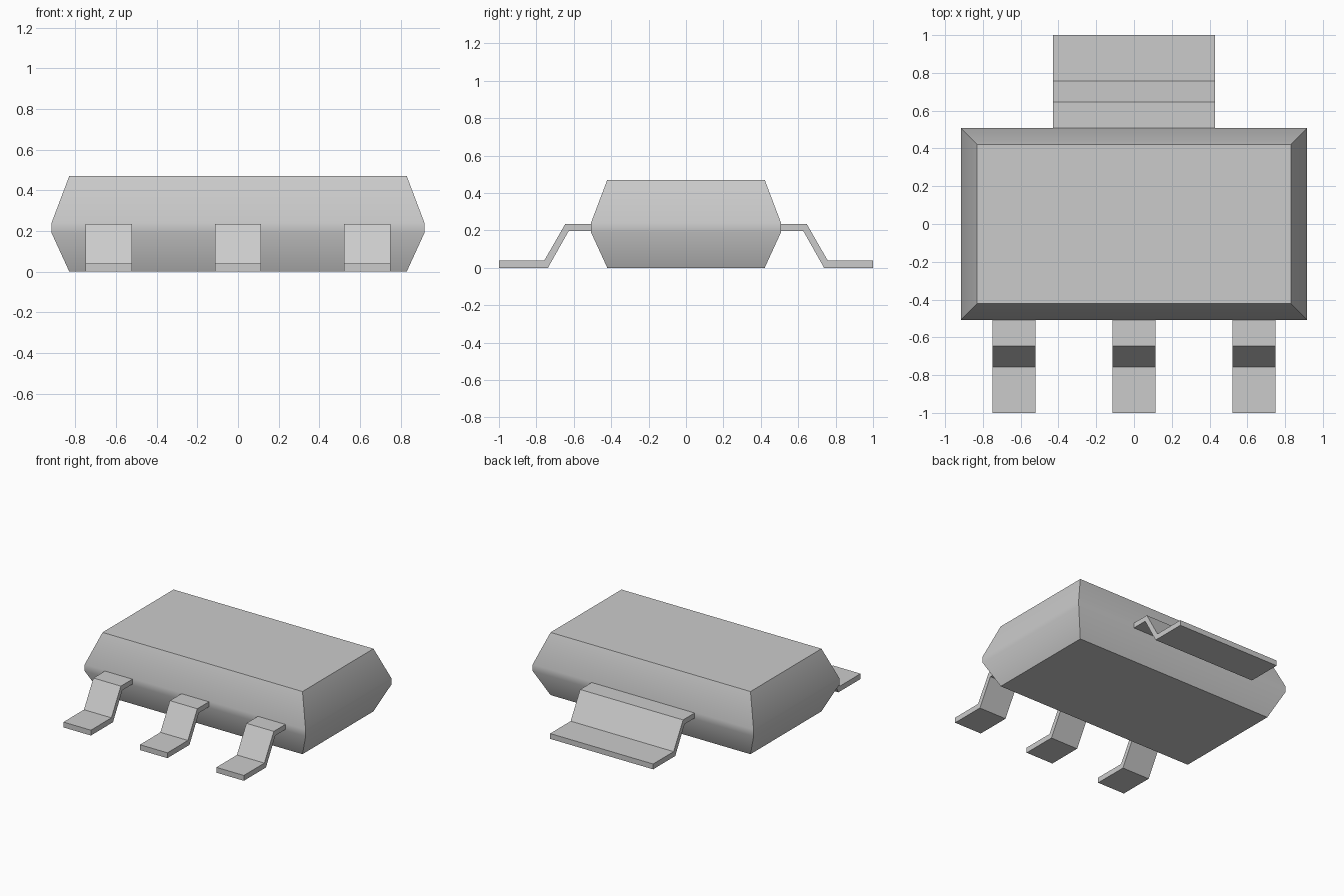
import bpy, bmesh, math

cube = bpy.data.objects.get("Cube")
if cube:
    bpy.data.objects.remove(cube, do_unlink=True)

GREY = (0.6, 0.6, 0.6, 1)
mat = bpy.data.materials.new("light_grey")
mat.use_nodes = True
mat.diffuse_color = GREY
mat.node_tree.nodes["Principled BSDF"].inputs["Base Color"].default_value = GREY


def loft(name, rings):
    """Skin a stack of matching closed rings and cap both ends."""
    bm = bmesh.new()
    loops = [[bm.verts.new(p) for p in ring] for ring in rings]
    for a, b in zip(loops, loops[1:]):
        for i in range(len(a)):
            j = (i + 1) % len(a)
            bm.faces.new((a[i], a[j], b[j], b[i]))
    bm.faces.new(loops[0])
    bm.faces.new(loops[-1])
    bmesh.ops.recalc_face_normals(bm, faces=bm.faces)
    mesh = bpy.data.meshes.new(name)
    bm.to_mesh(mesh)
    bm.free()
    mesh.materials.append(mat)
    obj = bpy.data.objects.new(name, mesh)
    bpy.context.collection.objects.link(obj)
    return obj


# Package body: tapered above and below a narrow vertical waist
def rectangle(inset, z):
    x, y = 0.917 - inset, 0.508 - inset
    return [(-x, -y, z), (x, -y, z), (x, y, z), (-x, y, z)]


body = loft("body", [rectangle(0.087, 0), rectangle(0, 0.19),
                     rectangle(0, 0.24), rectangle(0.087, 0.47)])
bpy.ops.object.select_all(action="DESELECT")
body.select_set(True)
bpy.context.view_layer.objects.active = body
bpy.ops.object.shade_smooth_by_angle(angle=math.radians(32))

# Bent sheet metal profile: distance from the centre, height
BEND = [(0.5, 0.235), (0.645, 0.235), (0.757, 0.04), (1, 0.04),
        (1, 0), (0.738, 0), (0.627, 0.197), (0.5, 0.197)]


def bent_lead(name, x, width, side):
    return loft(name, [[(x + s * width / 2, side * d, z) for d, z in BEND]
                       for s in (-1, 1)])


# Three front leads and the wide rear tab
for name, x in (("right_lead", -0.635), ("middle_lead", 0), ("left_lead", 0.635)):
    bent_lead(name, x, 0.228, -1)
bent_lead("rear_tab", 0, 0.855, 1)
